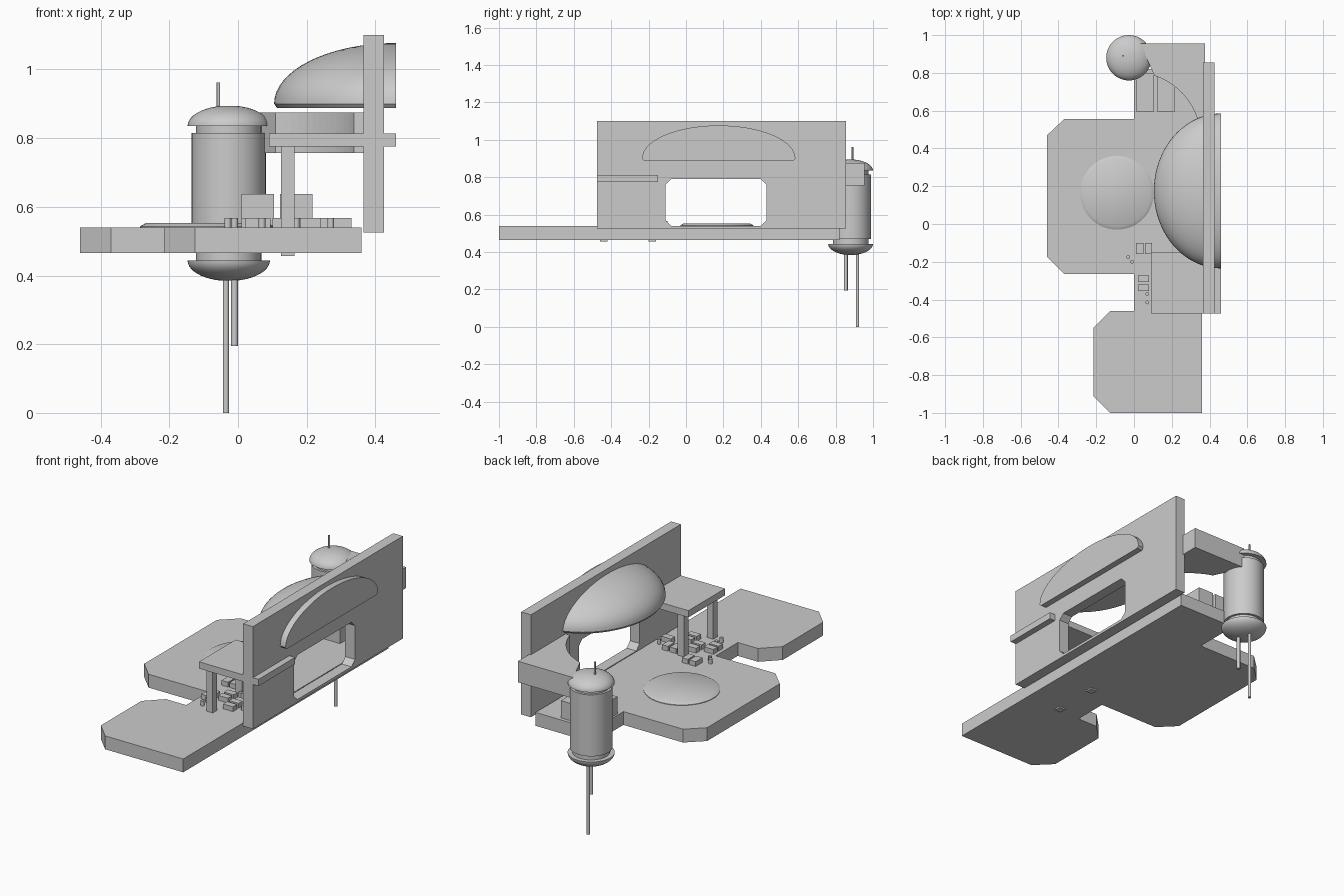
import bpy, bmesh
from math import sin, cos, pi, radians

if "Cube" in bpy.data.objects:
    bpy.data.objects.remove(bpy.data.objects["Cube"])


def finish(name, bm, smooth=False):
    bmesh.ops.recalc_face_normals(bm, faces=bm.faces[:])
    me = bpy.data.meshes.new(name)
    bm.to_mesh(me)
    bm.free()
    ob = bpy.data.objects.new(name, me)
    bpy.context.collection.objects.link(ob)
    if smooth:
        bpy.ops.object.select_all(action='DESELECT')
        ob.select_set(True)
        bpy.context.view_layer.objects.active = ob
        bpy.ops.object.shade_smooth_by_angle(angle=radians(35))
    return ob


def prism(name, loops, place, depth):
    """Fill flat outlines (later loops are holes) and extrude by depth."""
    bm = bmesh.new()
    for loop in loops:
        vs = [bm.verts.new(place(*p)) for p in loop]
        for i, v in enumerate(vs):
            bm.edges.new((v, vs[i - 1]))
    bmesh.ops.triangle_fill(bm, use_beauty=True, edges=bm.edges[:])
    ext = bmesh.ops.extrude_face_region(bm, geom=bm.faces[:], use_keep_orig=True)
    verts = [g for g in ext['geom'] if isinstance(g, bmesh.types.BMVert)]
    bmesh.ops.translate(bm, verts=verts, vec=depth)
    return finish(name, bm)


def box(name, x0, x1, y0, y1, z0, z1):
    return prism(name, [[(x0, y0), (x1, y0), (x1, y1), (x0, y1)]],
                 lambda a, b: (a, b, z0), (0, 0, z1 - z0))


def lathe(name, x, y, profile, n=32):
    """Spin (radius, z) pairs about a vertical axis; ends are capped."""
    bm = bmesh.new()
    rings = [[bm.verts.new((x + r * cos(2 * pi * i / n), y + r * sin(2 * pi * i / n), z))
              for i in range(n)] for r, z in profile]
    for a, b in zip(rings, rings[1:]):
        for i in range(n):
            bm.faces.new((a[i - 1], a[i], b[i], b[i - 1]))
    bm.faces.new(rings[0])
    bm.faces.new(rings[-1])
    return finish(name, bm, True)


# Base board with two chamfered lobes
outline = [(0.36, -1), (0.36, 0.82), (0, 0.82), (0, 0.555), (-0.37, 0.555),
           (-0.46, 0.47), (-0.46, -0.175), (-0.37, -0.265), (0, -0.265), (0, -0.46),
           (-0.125, -0.46), (-0.215, -0.55), (-0.215, -0.91), (-0.125, -1)]
prism("base_board", [outline], lambda a, b: (a, b, 0.465), (0, 0, 0.075))
lathe("round_pad", -0.09, 0.165, [(0.195, 0.535), (0.195, 0.543), (0.178, 0.553)], 64)

# Upright wall with chamfered window
wall = [(-0.475, 0.525), (0.855, 0.525), (0.855, 1.1), (-0.475, 1.1)]
y0, y1, z0, z1, c = -0.11, 0.43, 0.54, 0.79, 0.03
window = [(y0 + c, z0), (y1 - c, z0), (y1, z0 + c), (y1, z1 - c),
          (y1 - c, z1), (y0 + c, z1), (y0, z1 - c), (y0, z0 + c)]
prism("wall", [wall, window], lambda a, b: (0.365, a, b), (0.06, 0, 0))

# Half dome pushed through the wall
bm = bmesh.new()
levels = [(0.975, 0.888), (1, 0.9)] + [
    (cos(pi / 2 * k / 16), 0.9 + 0.177 * sin(pi / 2 * k / 16)) for k in range(1, 17)]
N = 40
rings = [[bm.verts.new((0.46 - 0.355 * s * sin(pi * i / N), 0.175 - 0.41 * s * cos(pi * i / N), z))
          for i in range(N + 1)] for s, z in levels]
for a, b in zip(rings, rings[1:]):
    for i in range(N):
        bm.faces.new((a[i], a[i + 1], b[i + 1], b[i]))
bm.faces.new(rings[0])
bmesh.ops.remove_doubles(bm, verts=bm.verts[:], dist=0.0005)
bmesh.ops.holes_fill(bm, edges=[e for e in bm.edges if e.is_boundary], sides=0)
finish("half_dome", bm, True)

# Shelf and its two legs
box("shelf", 0.09, 0.46, -0.475, -0.15, 0.775, 0.813)
for i, y in enumerate((-0.44, -0.18)):
    box(f"shelf_leg_{i}", 0.125, 0.165, y - 0.02, y + 0.02, 0.457, 0.78)

# Curved bracket from wall to canister
arc = [(0.352 * cos(radians(t)), 0.45 + 0.352 * sin(radians(t))) for t in range(16, 75, 4)]
prism("bracket", [[(0.375, 0.955), (0.375, 0.545)] + arc + [(0.07, 0.87), (0.035, 0.955)]],
      lambda a, b: (a, b, 0.757), (0, 0, 0.118))

# Blocks under the bracket
for i, x in enumerate((0.01, 0.122)):
    box(f"block_{i}", x, x + 0.095, 0.595, 0.8, 0.53, 0.637)

# Canister with domed caps and pins
cx, cy = -0.027, 0.88
arcs = [(0.12 * cos(radians(t)), 0.06 * sin(radians(t))) for t in range(0, 88, 8)]
lathe("canister_body", cx, cy, [(0.108, 0.47), (0.108, 0.815)], 48)
lathe("canister_neck", cx, cy, [(0.095, 0.44), (0.095, 0.84)], 48)
lathe("top_cap", cx, cy, [(r, 0.835 + h) for r, h in arcs], 48)
lathe("bottom_cap", cx, cy, [(r, 0.444 - h) for r, h in arcs], 48)
lathe("top_pin", -0.057, 0.89, [(0.005, 0.87), (0.005, 0.962)], 12)
lathe("long_pin", -0.035, 0.917, [(0.009, 0), (0.009, 0.42)], 12)
lathe("short_pin", -0.01, 0.855, [(0.01, 0.195), (0.01, 0.42)], 12)

# Small components near the shelf legs
chips = [(0.03, -0.13, 0.04, 0.06), (0.077, -0.13, 0.036, 0.06),
         (0.05, -0.29, 0.06, 0.036), (0.05, -0.337, 0.06, 0.036),
         (0.13, -0.25, 0.06, 0.036), (0.13, -0.30, 0.06, 0.036),
         (0.20, -0.20, 0.04, 0.06), (0.25, -0.20, 0.036, 0.06),
         (0.21, -0.32, 0.06, 0.036), (0.21, -0.37, 0.06, 0.036),
         (0.30, -0.27, 0.06, 0.036)]
for i, (x, y, w, d) in enumerate(chips):
    box(f"chip_{i}", x - w / 2, x + w / 2, y - d / 2, y + d / 2, 0.535, 0.567)
posts = [(-0.03, -0.175), (-0.01, -0.2), (0.07, -0.37), (0.07, -0.415),
         (0.17, -0.22), (0.27, -0.34), (0.32, -0.22)]
for i, (x, y) in enumerate(posts):
    lathe(f"post_{i}", x, y, [(0.01, 0.535), (0.01, 0.567)], 12)
